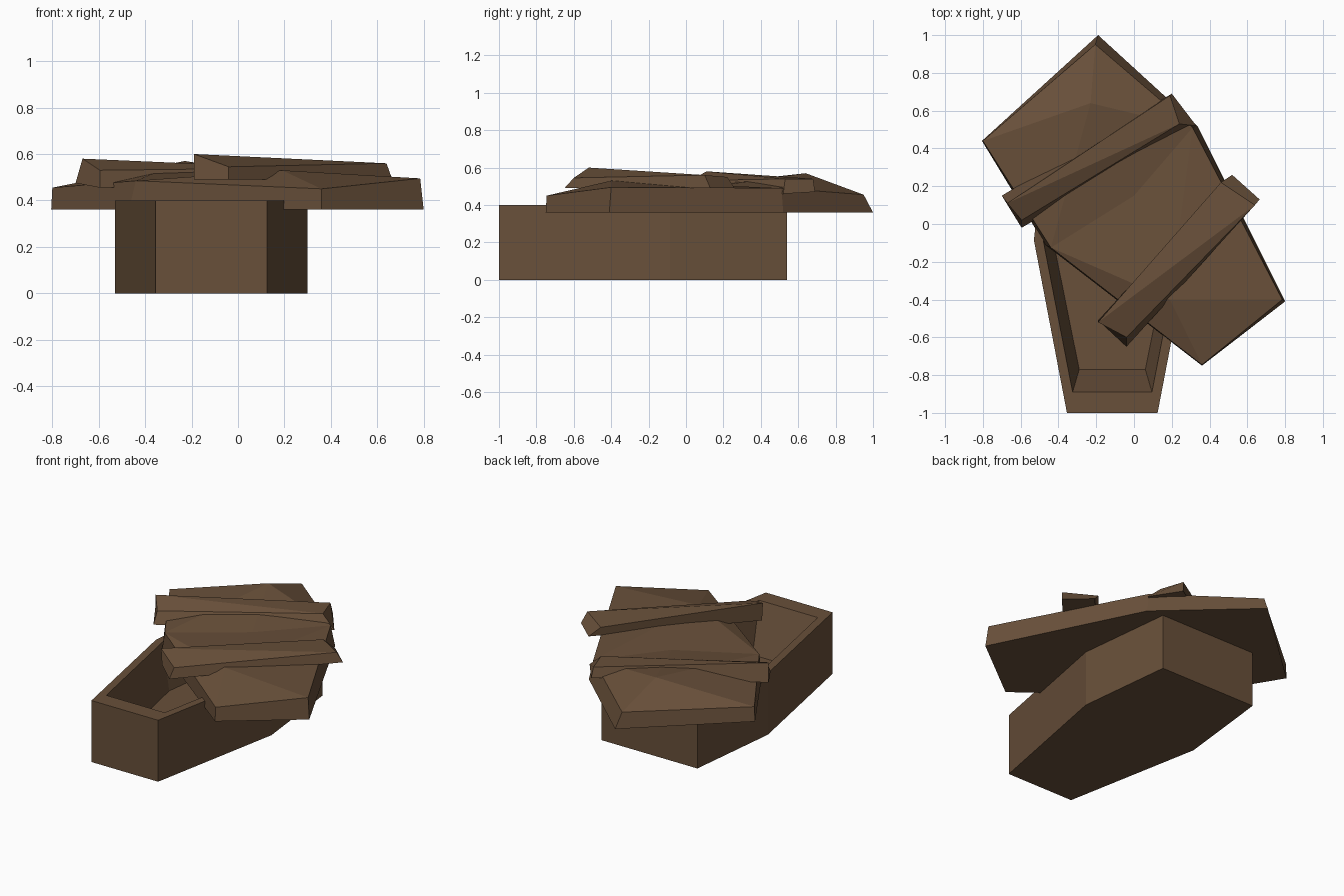
import bpy
import bmesh

if "Cube" in bpy.data.objects:
    bpy.data.objects.remove(bpy.data.objects["Cube"])

wood = bpy.data.materials.new("dark brown wood")
wood.diffuse_color = (0.14, 0.08, 0.042, 1)
wood.use_nodes = True
wood.node_tree.nodes["Principled BSDF"].inputs["Base Color"].default_value = wood.diffuse_color


def make(name, verts, faces):
    bm = bmesh.new()
    vs = [bm.verts.new(v) for v in verts]
    for f in faces:
        bm.faces.new([vs[i] for i in f])
    bmesh.ops.recalc_face_normals(bm, faces=bm.faces)
    mesh = bpy.data.meshes.new(name)
    bm.to_mesh(mesh)
    bm.free()
    mesh.materials.append(wood)
    obj = bpy.data.objects.new(name, mesh)
    bpy.context.collection.objects.link(obj)
    return obj


def bands(n, rings):
    """Quads joining successive rings of n vertices."""
    return [(r * n + i, r * n + (i + 1) % n, (r + 1) * n + (i + 1) % n, (r + 1) * n + i)
            for r in range(rings - 1) for i in range(n)]


def coffin_ring(foot, shoulder, head, z):
    """Symmetric six-sided outline; each argument is (half width, y)."""
    right = [foot, shoulder, head]
    pts = [(w, y) for w, y in right] + [(-w, y) for w, y in reversed(right)]
    return [(-0.115 + x, y, z) for x, y in pts]


# Open box: outer wall, rim, sloping inner wall and floor
outer = ((0.24, -1), (0.415, -0.085), (0.345, 0.54))
rim = ((0.21, -0.89), (0.365, -0.09), (0.295, 0.45))
floor = ((0.175, -0.77), (0.31, -0.10), (0.25, 0.36))
box = (coffin_ring(*outer, 0) + coffin_ring(*outer, 0.4)
       + coffin_ring(*rim, 0.4) + coffin_ring(*floor, 0.1))
make("coffin_box", box, bands(6, 4) + [tuple(range(6)), tuple(range(18, 24))])

# Skewed lid: flat base, low sides and an uneven faceted top
base = [(-0.805, 0.44), (-0.19, 1.0), (0.335, 0.52), (0.80, -0.41), (0.36, -0.75), (-0.47, -0.11)]
top = [(-0.80, 0.44, 0.455), (-0.205, 0.95, 0.455), (0.31, 0.51, 0.49),
       (0.785, -0.40, 0.495), (0.36, -0.745, 0.45), (-0.44, -0.125, 0.485)]
peaks = [(-0.23, 0.64, 0.57), (0.0, 0.15, 0.50), (0.19, -0.40, 0.53)]
a, b, c, d, e, f = range(6, 12)
p, m, q = 12, 13, 14
crown = [(a, b, p), (b, c, p), (f, a, p), (c, m, p), (f, p, m),
         (c, q, m), (f, m, q), (f, q, e), (e, q, d), (d, q, c)]
make("coffin_lid", [(x, y, 0.36) for x, y in base] + top + peaks,
     bands(6, 2) + [tuple(range(6))] + crown)


# Two rough planks nailed across the lid
def plank(name, bottom, upper):
    make(name, bottom + upper, bands(4, 2) + [(0, 1, 2, 3), (4, 5, 6), (4, 6, 7)])


plank("rear_plank",
      [(-0.70, 0.15, 0.475), (-0.595, -0.02, 0.455), (0.33, 0.52, 0.46), (0.20, 0.69, 0.47)],
      [(-0.67, 0.11, 0.58), (-0.595, 0.02, 0.53), (0.24, 0.53, 0.54), (0.19, 0.68, 0.54)])
plank("front_plank",
      [(-0.19, -0.51, 0.49), (-0.04, -0.65, 0.49), (0.665, 0.13, 0.49), (0.52, 0.26, 0.49)],
      [(-0.19, -0.52, 0.60), (-0.04, -0.60, 0.545), (0.64, 0.10, 0.56), (0.46, 0.22, 0.55)])
